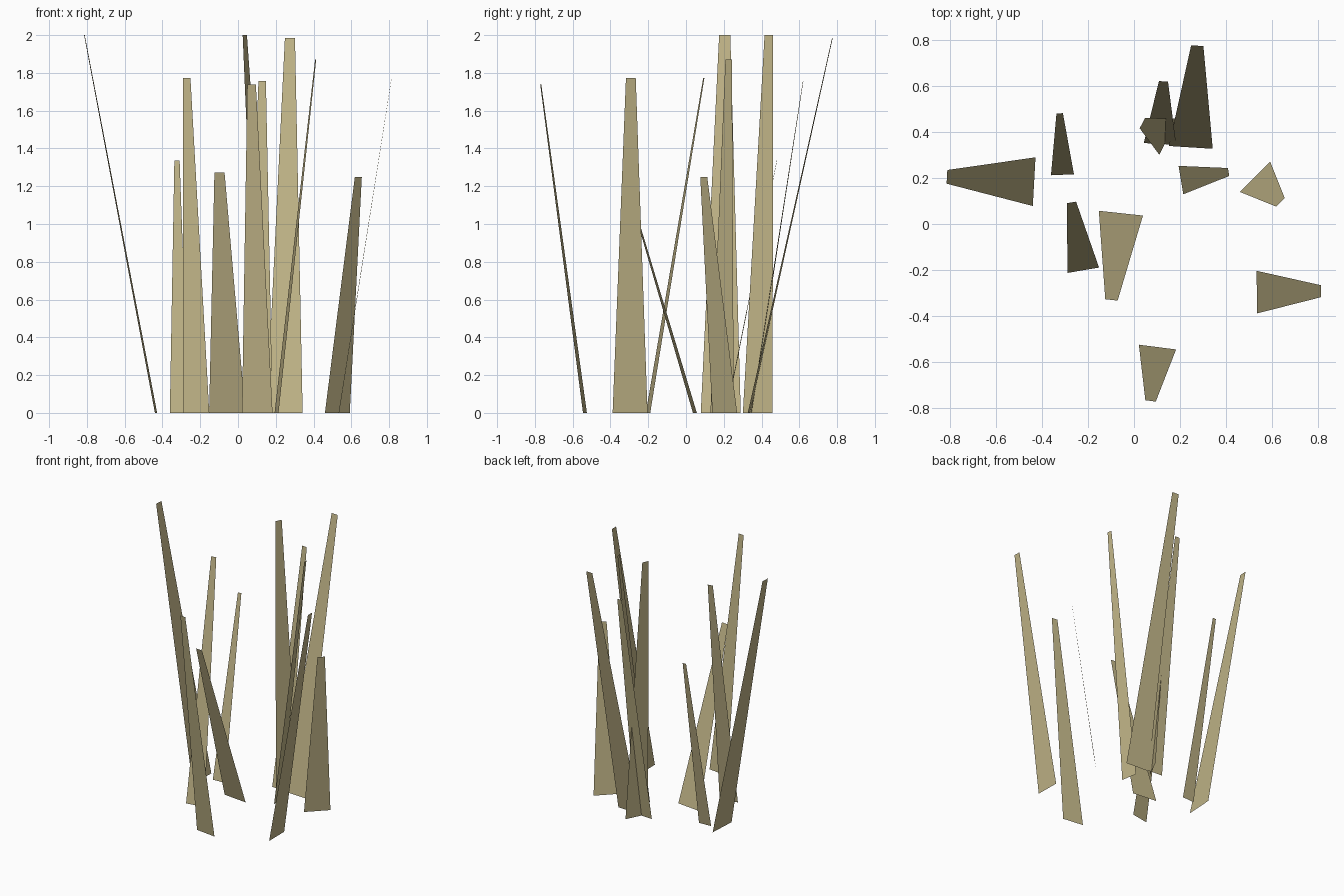
import bpy
from mathutils import Vector

mat = bpy.data.materials.new("dry_grass")
mat.diffuse_color = (0.52, 0.45, 0.24, 1)

TIP_RATIO = 0.28  # tip width relative to base width


def blade(name, base, tip, height, width):
    """Flat tapered blade leaning from its base centre to its tip centre."""
    b = Vector((*base, 0))
    t = Vector((*tip, height))
    lean = t - b
    side = Vector((-lean.y, lean.x, 0)).normalized() * width / 2
    verts = [b - side, b + side, t + side * TIP_RATIO, t - side * TIP_RATIO]
    mesh = bpy.data.meshes.new(name)
    mesh.from_pydata(verts, [], [(0, 1, 2, 3)])
    mesh.materials.append(mat)
    obj = bpy.data.objects.new(name, mesh)
    bpy.context.collection.objects.link(obj)


# Each blade: base centre, tip centre, height, base width
blades = [
    ((-0.434, 0.184), (-0.813, 0.205), 2.00, 0.212),
    ((-0.311, 0.214), (-0.323, 0.481), 1.335, 0.100),
    ((-0.221, -0.201), (-0.271, 0.094), 1.772, 0.140),
    ((-0.057, 0.047), (-0.098, -0.330), 1.272, 0.193),
    ((0.102, -0.535), (0.072, -0.769), 1.739, 0.163),
    ((0.534, -0.296), (0.813, -0.292), 1.773, 0.185),
    ((0.526, 0.205), (0.637, 0.094), 1.25, 0.186),
    ((0.204, 0.191), (0.411, 0.226), 1.87, 0.125),
    ((0.247, 0.333), (0.275, 0.775), 1.985, 0.191),
    ((0.113, 0.348), (0.128, 0.620), 1.757, 0.141),
    ((0.150, 0.380), (0.036, 0.438), 2.00, 0.177),
]
for i, args in enumerate(blades, 1):
    blade(f"grass_blade_{i}", *args)
